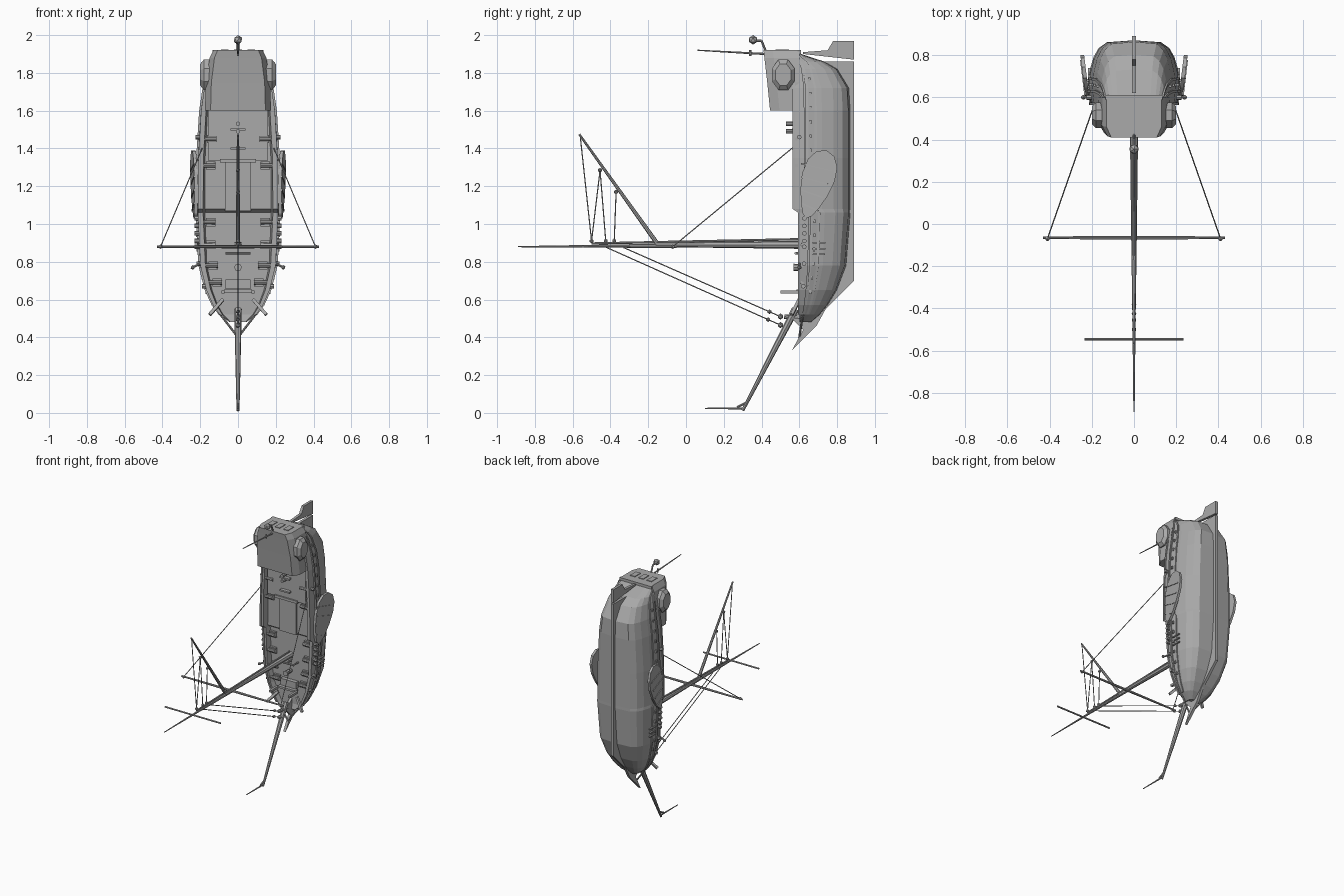
import bpy, bmesh, math
from mathutils import Vector

old = bpy.data.objects.get("Cube")
if old:
    bpy.data.objects.remove(old, do_unlink=True)

shade = (.4, .4, .4, 1)
grey = bpy.data.materials.new("plain grey")
grey.use_nodes = True
grey.diffuse_color = shade
grey.node_tree.nodes["Principled BSDF"].inputs["Base Color"].default_value = shade

THIN, SLIM, STOUT = .003, .006, .012


def finish(name, bm):
    bmesh.ops.recalc_face_normals(bm, faces=bm.faces[:])
    mesh = bpy.data.meshes.new(name)
    bm.to_mesh(mesh)
    bm.free()
    mesh.materials.append(grey)
    bpy.context.collection.objects.link(bpy.data.objects.new(name, mesh))


def loft(name, rings):
    bm = bmesh.new()
    rows = [[bm.verts.new(point) for point in ring] for ring in rings]
    for low, high in zip(rows, rows[1:]):
        for i in range(len(low)):
            bm.faces.new((low[i - 1], low[i], high[i], high[i - 1]))
    bm.faces.new(rows[0])
    bm.faces.new(rows[-1])
    finish(name, bm)


def turn(sides):
    return [math.tau * i / sides for i in range(sides)]


def rod(name, start, end, radius=SLIM, tip=None, sides=8):
    start, end = Vector(start), Vector(end)
    across = (end - start).orthogonal().normalized()
    up = (end - start).normalized().cross(across)
    loft(name, [[centre + (across * math.cos(a) + up * math.sin(a)) * r for a in turn(sides)]
                for centre, r in ((start, radius), (end, tip or radius))])


def box(name, centre, size):
    bm = bmesh.new()
    bmesh.ops.create_cube(bm, size=1)
    bmesh.ops.scale(bm, verts=bm.verts[:], vec=size)
    bmesh.ops.translate(bm, verts=bm.verts[:], vec=centre)
    finish(name, bm)


def ball(name, centre, radius=STOUT):
    bm = bmesh.new()
    bmesh.ops.create_icosphere(bm, subdivisions=1, radius=radius)
    bmesh.ops.translate(bm, verts=bm.verts[:], vec=centre)
    finish(name, bm)


def plate(name, outline, near, far):
    """Side outline of (y, z) points; near and far give x as a function of y."""
    loft(name, [[(face(y), y, z) for y, z in outline] for face in (near, far)])


def mid(y, z):
    return (0, y, z)


# Hull shape: elliptical bow below the widest height, tapering stern above it
WIDEST = .95


def fullness(z):
    return math.sqrt(1 - (max(WIDEST - z, 0) / .48) ** 2)


def half_width(z):
    return .22 * fullness(z) - .085 * (max(z - WIDEST, 0) / WIDEST) ** 4


def rail_depth(z):
    return .6 if z < 1.07 else .57


def belly_depth(z):
    return .64 + .23 * fullness(z) ** 1.5 - .26 * (max(z - 1.5, 0) / .4) ** 6


def side_point(z, angle):
    """Point on the hull side, from the rail at angle zero to the keel."""
    rail = rail_depth(z)
    tuck = 1 if angle else .94
    return (half_width(z) * tuck * math.cos(angle) ** .4,
            rail + (belly_depth(z) - rail) * math.sin(angle), z)


stations = [.48, .52, .57, .65, .78, 1.06, 1.08, 1.35, 1.6, 1.72, 1.82, 1.86, 1.9]
rings = []
for z in stations:
    w, rail, belly = half_width(z), rail_depth(z), belly_depth(z)
    half = [(w * .8, rail + min(.04, (belly - rail) / 2), z), (w * .84, rail, z)]
    half += [side_point(z, math.radians(a)) for a in range(0, 90, 15)]
    rings.append(half + [mid(belly, z)] + [(-x, y, z) for x, y, z in reversed(half)])
loft("hull", rings)

# Keel with beak, and rudder
plate("keel", [(.63, 1.86), (.89, 1.86), (.89, .7), (.74, .55), (.69, .46), (.56, .33),
               (.62, .44), (.56, .5), (.7, .6), (.75, 1.75)], lambda y: -.01, lambda y: .01)
plate("rudder", [(.62, 1.91), (.75, 1.92), (.78, 1.97), (.89, 1.97), (.89, 1.87), (.62, 1.9)],
      lambda y: -.01, lambda y: .01)

# Stern cabin
cabin = []
for z, wide, front in ((1.6, .175, .445), (1.75, .17, .43), (1.88, .15, .415), (1.92, .13, .41)):
    half = [(wide * .83, front), (wide, front + .05), (wide, .6)]
    cabin.append([(x, y, z) for x, y in half] + [(-x, y, z) for x, y in reversed(half)])
loft("stern_cabin", cabin)
box("stern_moulding", mid(.6, 1.91), (.27, .02, .02))
for x in (-.07, 0, .07):
    box("stern_window", (x, .51, 1.92), (.04, .07, .009))

# Lantern and ensign staff
rod("lantern_arm", mid(.42, 1.92), mid(.4, 1.97))
rod("lantern_bracket", mid(.4, 1.97), mid(.36, 1.97))
ball("lantern", mid(.355, 1.975), .025)
rod("ensign_staff", mid(.42, 1.9), mid(.06, 1.92), SLIM, THIN)
rod("staff_collar", mid(.34, 1.89), mid(.34, 1.92))

# Egg-shaped leeboard outline, tilted
leaf = []
for a in turn(14):
    along, across = .18 * math.cos(a), math.sin(a) * (.08 + .03 * math.cos(a))
    leaf.append((.69 + .3 * along + across, 1.21 + along - .3 * across))

for s, side in ((1, "left"), (-1, "right")):
    def on_side(x, y, z):
        return (s * x, y, z)

    def lean(y):
        return s * (.14 + y * .12)

    def outer(y):
        return lean(y) + s * .018

    # Quarter gallery with bevelled faces
    loft(side + "_quarter_gallery",
         [[on_side(x, .515 + .065 * k * math.cos(a + .4), 1.79 + .088 * k * math.sin(a + .4))
           for a in turn(8)] for x, k in ((.13, 1), (.18, 1), (.2, .7))])

    # Leeboard leaning outward, with slanting battens
    plate(side + "_leeboard", leaf, lean, outer)
    for i in range(4):
        y, z = .7 + .025 * i, 1.11 + .07 * i
        rod(side + "_leeboard_batten", (outer(.61), .61, z), (outer(y), y, z - .04), sides=4)

    # Rail and wales following the hull side
    for name, angle in (("rail", 0), ("upper_wale", .2), ("lower_wale", .4)):
        path = [on_side(*side_point(z, angle)) for z in stations[1:]]
        loft(f"{side}_{name}", [[(x + a * SLIM, y + b * SLIM, z) for a, b in
                                 ((-1, -1), (1, -1), (1, 1), (-1, 1))] for x, y, z in path])

    # Gun ports, deadeyes and chain plates
    for i in range(16):
        box(side + "_gun_port", on_side(*side_point(.64 + i * .075, .3)), (STOUT, STOUT, .02))
    for z in (.67, .79, .88, .91, .95, .99, 1.03, 1.46):
        x, y, z = side_point(z, .1)
        rod(side + "_deadeye", on_side(x - .02, y, z), on_side(x + STOUT, y, z), STOUT)
    for z in (.84, .87, .9):
        box(side + "_chain_plate", on_side(*side_point(z, .4)), (STOUT, .07, .008))

    # Deck guns on carriages
    for z in (.69, .78, .89, 1.01, 1.31, 1.45):
        x, y = half_width(z), rail_depth(z) + .015
        rod(side + "_gun", on_side(x - .1, y, z), on_side(x - .01, y, z), STOUT, .009)
        box(side + "_gun_carriage", on_side(x - .075, y + .015, z), (.045, .025, .034))
        for wheel in (z - .018, z + .018):
            box(side + "_carriage_wheel", on_side(x - .075, y + .02, wheel), (.05, .02, .008))

    # Bow timbers, anchors and head rails
    rod(side + "_cathead", on_side(.08, .6, .6), on_side(.15, .56, .52), STOUT, sides=4)
    rod(side + "_bow_post", on_side(.08, .6, .64), on_side(.08, .5, .64), STOUT, sides=4)
    rod(side + "_head_rail", on_side(.1, .62, .53), mid(.6, .4))
    anchor = on_side(.24, .6, .77)
    rod(side + "_anchor_stock", on_side(.2, .6, .79), anchor)
    ball(side + "_anchor_ring", anchor)

    # Yards, with a brace from the main yard to the rail
    rod(side + "_main_yard", on_side(.43, -.065, .88), mid(-.065, .88), SLIM, .009)
    rod(side + "_topsail_yard", on_side(.235, -.545, .88), mid(-.545, .88))
    block = on_side(.41, -.07, .88)
    rod(side + "_brace", block, on_side(.19, .56, 1.4), THIN)
    ball(side + "_yard_block", block)

# Deck furniture
box("main_hatch", mid(.615, 1.2), (.14, .03, .26))
box("quarterdeck_beam", mid(.59, 1.335), (.19, .03, .02))
box("quarterdeck", mid(.6, 1.47), (.32, .03, .27))
box("foredeck_hatch", mid(.62, .68), (.13, .03, .05))
box("foredeck_beam", mid(.6, .645), (.15, .03, .015))
for z in (1.4, 1.5):
    box("companion_rail", mid(.575, z), (.08, .03, STOUT))
rod("fife_rail", (-.065, .58, .845), (.065, .58, .845))
for x in (-.06, 0, .06):
    rod("fife_post", (x, .58, .845), (x, .65, .845))
rod("capstan", mid(.57, .77), mid(.65, .77), .02, STOUT)
for z in (1.49, 1.53):
    rod("steering_wheel", mid(.53, z), mid(.6, z), STOUT)

# Mast, topmast, boom and gaff
rod("lower_mast", mid(.65, .89), mid(-.16, .89), .022, STOUT)
rod("topmast", mid(-.05, .885), mid(-.89, .88), STOUT, THIN)
rod("boom", mid(.62, .92), mid(-.5, .897))
rod("gaff", mid(-.155, .9), mid(-.565, 1.475), STOUT, SLIM)

# Gaff tackle zigzagging between gaff and boom
corners = [mid(-.56, 1.465), mid(-.5, .91), mid(-.455, 1.285), mid(-.425, .91)]
lines = list(zip(corners, corners[1:])) + [(mid(-.38, .91), mid(-.37, 1.17))]
for start, end in lines:
    rod("gaff_line", start, end, THIN)
    ball("gaff_block", end)
ball("boom_block", mid(-.38, .91))

# Forestays
for start, end in ((mid(-.43, .88), mid(.5, .465)), (mid(-.33, .875), mid(.5, .51))):
    rod("forestay", start, end, THIN)
    ball("forestay_block", end, .016)
    ball("forestay_tackle", Vector(end).lerp(start, .07))

# Bowsprit and its staff
rod("bowsprit", mid(.58, .55), mid(.3, .012), .02, .008)
rod("bowsprit_lashing", mid(.52, .51), mid(.6, .5), STOUT)
rod("bowsprit_knee", mid(.33, .06), mid(.27, .03))
rod("jack_staff", mid(.31, .024), mid(.1, .024), SLIM, THIN)
